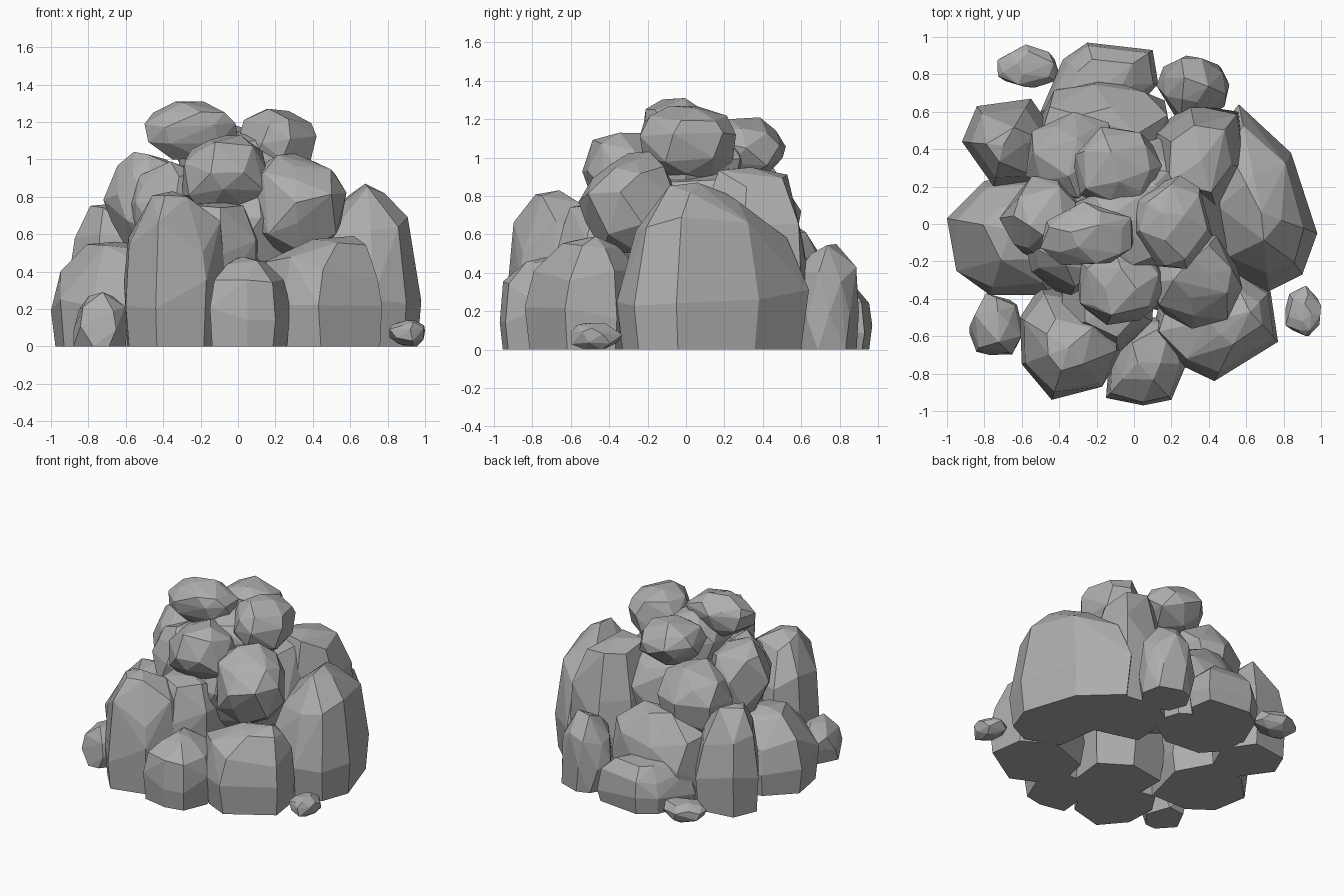
import bpy, bmesh, math, random
from mathutils import Vector

cube = bpy.data.objects.get("Cube")
if cube:
    bpy.data.objects.remove(cube)

stone = bpy.data.materials.new("grey stone")
stone.use_nodes = True
GREY = (0.42, 0.42, 0.42, 1)
stone.diffuse_color = GREY
stone.node_tree.nodes["Principled BSDF"].inputs["Base Color"].default_value = GREY

# Relative height and width of each ring of corners
STANDING = [(0, .93), (.38, 1), (.74, .9), (1, .45)]
LOOSE = [(0, .5), (.26, .92), (.6, 1), (.85, .8), (1, .38)]


def hull_object(name, pts):
    """Flat-faced boulder wrapped around the points."""
    bm = bmesh.new()
    for p in pts:
        bm.verts.new(p)
    hull = bmesh.ops.convex_hull(bm, input=bm.verts)
    spare = {g for g in hull["geom_interior"] + hull["geom_unused"]
             if isinstance(g, bmesh.types.BMVert)}
    bmesh.ops.delete(bm, geom=list(spare), context="VERTS")
    bmesh.ops.dissolve_limit(bm, angle_limit=math.radians(6),
                             verts=bm.verts, edges=bm.edges)
    bmesh.ops.recalc_face_normals(bm, faces=bm.faces)
    mesh = bpy.data.meshes.new(name)
    bm.to_mesh(mesh)
    bm.free()
    mesh.materials.append(stone)
    bpy.context.collection.objects.link(bpy.data.objects.new(name, mesh))


def rock(name, xs, ys, zs, seed, rings, sides=7):
    """Boulder of jittered rings, fitted to the given extents."""
    rng = random.Random(seed)
    pts = []
    for h, r in rings:
        phase = rng.uniform(0, math.tau)
        count = sides if r > .5 else 4
        for i in range(count):
            a = phase + math.tau * (i + rng.uniform(-.25, .25)) / count
            rad = r * rng.uniform(.9, 1.08)
            lift = 0 if h == 0 and rings is STANDING else rng.uniform(-.08, .08)
            pts.append(Vector((rad * math.cos(a), rad * math.sin(a), h + lift)))
    lo = [min(p[k] for p in pts) for k in range(3)]
    hi = [max(p[k] for p in pts) for k in range(3)]
    hull_object(name, [[e[0] + (p[k] - lo[k]) / (hi[k] - lo[k]) * (e[1] - e[0])
                        for k, e in enumerate((xs, ys, zs))] for p in pts])


def outlined_rock(name, outline, peak, seed, shoulder=.9, crown=.45):
    """Standing boulder that follows a plan outline and narrows to its peak."""
    rng = random.Random(seed)
    px, py, top = peak
    pts = [peak]
    for h, r in [(0, .93), (.36, 1), (.72, shoulder), (1, crown)]:
        for x, y in outline:
            lift = rng.uniform(-.12, .1) if 0 < h < 1 else -rng.uniform(0, .12) * h
            w = r * (rng.uniform(.94, 1.04) if h > .5 else 1)
            pts.append((px + (x - px) * w, py + (y - py) * w, (h + lift) * top))
    hull_object(name, pts)


# Boulders around the foot of the pile
outlined_rock("front_right_boulder",
              [(-.61, -.5), (-.6, -.75), (-.44, -.94), (-.17, -.87),
               (-.06, -.68), (-.06, -.42), (-.5, -.33)], (-.35, -.66, .83), 1)
outlined_rock("front_middle_boulder",
              [(-.4, -.6), (-.1, -.72), (.1, -.52), (.13, -.25),
               (-.1, -.1), (-.4, -.15)], (-.08, -.42, .77), 7, .95, .6)
outlined_rock("front_left_boulder",
              [(.1, -.58), (.24, -.75), (.43, -.84), (.77, -.63),
               (.73, -.36), (.5, -.22), (.15, -.35)], (.62, -.47, .59), 2)
outlined_rock("front_small_boulder",
              [(-.15, -.93), (.05, -.97), (.2, -.94), (.28, -.75),
               (.22, -.5), (-.05, -.5), (-.13, -.7)], (.02, -.74, .48), 3)
outlined_rock("left_boulder",
              [(.4, .1), (.45, .5), (.56, .64), (.84, .38), (.98, -.05),
               (.9, -.27), (.72, -.36), (.45, -.25)], (.68, .06, .87), 4, .8, .36)
outlined_rock("right_boulder",
              [(-1, .03), (-.95, -.25), (-.77, -.38), (-.45, -.38),
               (-.35, 0), (-.5, .27), (-.8, .23)], (-.66, -.03, .56), 5, .85)
outlined_rock("back_right_boulder",
              [(-.92, .44), (-.84, .63), (-.55, .67), (-.4, .45),
               (-.5, .22), (-.75, .2)], (-.7, .42, .76), 6, .8, .4)
outlined_rock("back_tall_boulder",
              [(.08, .15), (.1, .5), (.3, .64), (.56, .6), (.62, .3),
               (.45, .05)], (.36, .34, .95), 8, .92, .62)
outlined_rock("back_low_boulder",
              [(-.5, .6), (-.38, .88), (-.25, .97), (.1, .93), (.13, .75),
               (-.1, .5), (-.45, .5)], (-.18, .74, .34), 9, .9, .6)
rock("back_left_boulder", (.12, .51), (.55, .9), (0, .55), 16, STANDING, 8)
rock("back_middle_boulder", (-.5, .2), (.25, .78), (0, .64), 18, STANDING, 8)

# Boulders stacked on top: x, y and z extents
stacked = [
    ("core_boulder", (-.5, .5), (-.46, .46), (.2, .96)),
    ("upper_right_rock", (-.72, -.26), (-.22, .26), (.48, 1.04)),
    ("upper_right_front_rock", (-.58, -.14), (-.38, .1), (.5, .99)),
    ("upper_front_rock", (-.3, .16), (-.54, -.1), (.68, 1.13)),
    ("upper_left_rock", (.06, .58), (-.56, -.05), (.5, 1.03)),
    ("upper_back_right_rock", (-.58, -.06), (.12, .6), (.4, .95)),
    ("upper_back_rock", (-.32, .15), (.08, .52), (.88, 1.21)),
    ("summit_core_rock", (-.32, .32), (-.25, .3), (.7, 1.18)),
    ("summit_right_rock", (-.5, -.0), (-.22, .12), (1, 1.31)),
    ("summit_left_rock", (.0, .42), (-.24, .26), (.88, 1.27)),
]
for n, (name, xs, ys, zs) in enumerate(stacked):
    rock(name, xs, ys, zs, n + 39, LOOSE)

# Loose stones lying around the pile
rock("front_right_stone", (-.88, -.59), (-.7, -.37), (0, .29), 71, STANDING, 6)
rock("front_left_stone", (.81, 1), (-.6, -.33), (0, .14), 72, LOOSE, 6)
rock("back_right_stone", (-.73, -.4), (.73, .96), (0, .15), 73, LOOSE, 6)
